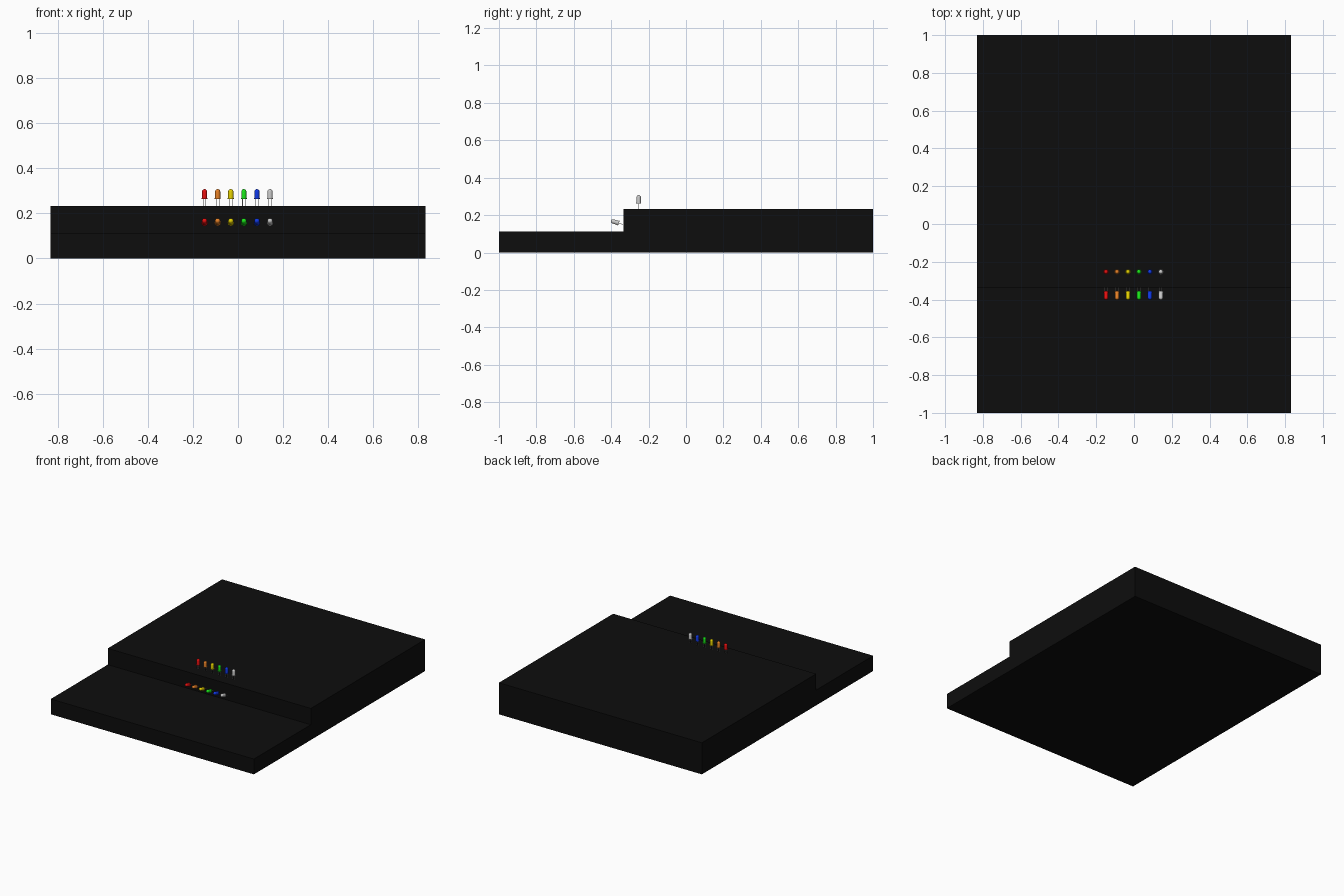
import bpy, bmesh, math
from mathutils import Matrix, Vector

if "Cube" in bpy.data.objects:
    bpy.data.objects.remove(bpy.data.objects["Cube"])


def material(name, rgb):
    m = bpy.data.materials.new(name)
    m.diffuse_color = (*rgb, 1)
    m.use_nodes = True
    m.node_tree.nodes["Principled BSDF"].inputs["Base Color"].default_value = m.diffuse_color
    return m


def finish(bm, name, mat=None):
    bmesh.ops.recalc_face_normals(bm, faces=bm.faces[:])
    me = bpy.data.meshes.new(name)
    bm.to_mesh(me)
    bm.free()
    ob = bpy.data.objects.new(name, me)
    bpy.context.collection.objects.link(ob)
    if mat:
        me.materials.append(mat)
    return ob


# Stepped case: side profile (y, z) extruded across x
W = 0.83
bm = bmesh.new()
profile = [(-1, 0), (1, 0), (1, 0.233), (-0.335, 0.233), (-0.335, 0.113), (-1, 0.113)]
face = bm.faces.new([bm.verts.new((-W, y, z)) for y, z in profile])
ext = bmesh.ops.extrude_face_region(bm, geom=[face])
bmesh.ops.translate(bm, vec=(2 * W, 0, 0),
                    verts=[g for g in ext["geom"] if isinstance(g, bmesh.types.BMVert)])
finish(bm, "case", material("black", (0.004, 0.004, 0.004)))

# Lamp dimensions
R, RIM, LENGTH, SEGS = 0.0115, 0.0135, 0.044, 24
lead_mat = material("lead_metal", (0.5, 0.5, 0.5))


def lamp(name, mat, matrix, lead_len):
    # Lens: flange, barrel and dome spun around the axis
    pts = [(0, 0), (RIM, 0), (RIM, 0.004), (R, 0.004)]
    pts += [(R * math.cos(a), LENGTH - R + R * math.sin(a))
            for a in [i * math.pi / 12 for i in range(7)]]
    bm = bmesh.new()
    vs = [bm.verts.new((r, 0, z)) for r, z in pts]
    edges = [bm.edges.new(p) for p in zip(vs, vs[1:])]
    bmesh.ops.spin(bm, geom=vs + edges, cent=(0, 0, 0), axis=(0, 0, 1),
                   angle=2 * math.pi, steps=SEGS)
    bmesh.ops.remove_doubles(bm, verts=bm.verts[:], dist=1e-5)
    lens = finish(bm, name + "_lens", mat)
    lens.matrix_world = matrix
    bpy.ops.object.select_all(action='DESELECT')
    lens.select_set(True)
    bpy.context.view_layer.objects.active = lens
    bpy.ops.object.shade_smooth_by_angle(angle=math.radians(35))

    # Pair of thin square leads
    bm = bmesh.new()
    for s in (-1, 1):
        bmesh.ops.create_cube(bm, size=1, matrix=Matrix.Translation((s * 0.006, 0, -lead_len / 2))
                              @ Matrix.Diagonal((0.0024, 0.0024, lead_len, 1)))
    finish(bm, name + "_leads", lead_mat).matrix_world = matrix


# Six colours, one upright and one tilted lamp of each
colours = [("red", (0.8, 0.005, 0.005)), ("orange", (0.8, 0.22, 0.02)),
           ("yellow", (0.8, 0.65, 0.0)), ("green", (0.01, 0.8, 0.01)),
           ("blue", (0.005, 0.04, 0.8)), ("white", (0.6, 0.6, 0.6))]
tilt = Matrix.Rotation(math.radians(73), 4, 'X')
for i, (cname, rgb) in enumerate(colours):
    x = -0.148 + 0.058 * i
    m = material(cname, rgb)
    lamp("upright_lamp_" + cname, m, Matrix.Translation((x, -0.253, 0.263)), 0.04)
    lamp("tilted_lamp_" + cname, m, Matrix.Translation((x, -0.359, 0.157)) @ tilt, 0.035)
